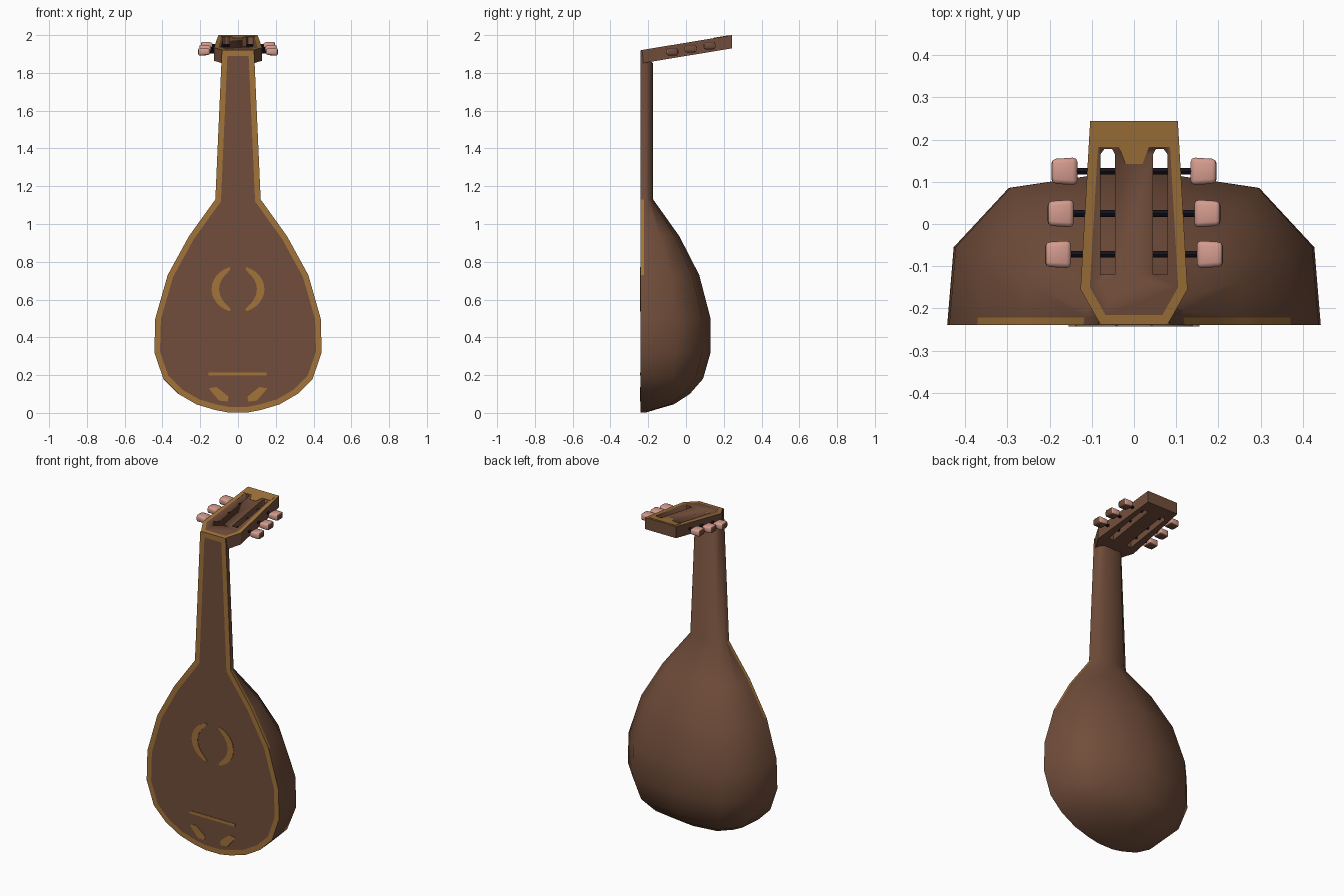
import bpy, bmesh, math
from mathutils import Matrix, Vector

if "Cube" in bpy.data.objects:
    bpy.data.objects.remove(bpy.data.objects["Cube"])


def material(name, rgb):
    m = bpy.data.materials.new(name)
    m.diffuse_color = (*rgb, 1)
    m.use_nodes = True
    m.node_tree.nodes["Principled BSDF"].inputs["Base Color"].default_value = m.diffuse_color
    return m


BROWN = material("brown wood", (0.165, 0.075, 0.043))
GOLD = material("gold trim", (0.36, 0.175, 0.042))
PINK = material("pink pegs", (0.66, 0.33, 0.27))
DARK = material("dark metal", (0.008, 0.006, 0.012))


def finish(name, bm, mats, angle=45):
    bmesh.ops.recalc_face_normals(bm, faces=bm.faces[:])
    me = bpy.data.meshes.new(name)
    bm.to_mesh(me)
    bm.free()
    for m in mats:
        me.materials.append(m)
    ob = bpy.data.objects.new(name, me)
    bpy.context.collection.objects.link(ob)
    bpy.ops.object.select_all(action='DESELECT')
    ob.select_set(True)
    bpy.context.view_layer.objects.active = ob
    bpy.ops.object.shade_smooth_by_angle(angle=math.radians(angle))
    return ob


def gold_border(bm, face, width):
    ring = bmesh.ops.inset_region(bm, faces=[face], thickness=width, use_even_offset=True)
    for f in ring["faces"]:
        f.material_index = 1


# Bowl and neck: one loft of half-round sections (z, half width, depth)
FRONT = -0.24
SECTIONS = [(0.002, 0.05, 0.03), (0.015, 0.12, 0.07), (0.045, 0.22, 0.175),
            (0.10, 0.315, 0.26), (0.18, 0.395, 0.33), (0.32, 0.443, 0.37),
            (0.50, 0.438, 0.37), (0.73, 0.372, 0.31), (0.935, 0.26, 0.205),
            (1.13, 0.12, 0.066), (1.92, 0.085, 0.066)]
ARC = [(1, 0), (0.965, 0.5), (0.67, 0.88), (0, 1), (-0.67, 0.88), (-0.965, 0.5), (-1, 0)]
bm = bmesh.new()
rows = []
for z, w, d in SECTIONS:
    slant = 0.07 if z > 1.9 else 0
    rows.append([bm.verts.new((w * a, FRONT + d * b, z - slant * b)) for a, b in ARC])
for lo, hi in zip(rows, rows[1:]):
    for i in range(6):
        bm.faces.new((lo[i], lo[i + 1], hi[i + 1], hi[i]))
bm.faces.new(rows[0])
bm.faces.new(rows[-1])
board = bm.faces.new([r[0] for r in rows] + [r[-1] for r in reversed(rows)])
bmesh.ops.recalc_face_normals(bm, faces=bm.faces[:])
gold_border(bm, board, 0.03)
# gold edging on the upper sides of the bowl
bmesh.ops.bisect_plane(bm, geom=bm.verts[:] + bm.edges[:] + bm.faces[:],
                       plane_co=(0, -0.222, 0), plane_no=(0, 1, 0))
for f in bm.faces:
    c = f.calc_center_median()
    if -0.239 < c.y < -0.222 and 0.73 < c.z < 1.13:
        f.material_index = 1
finish("body_and_neck", bm, [BROWN, GOLD])


# Painted details on the soundboard: thin plates
def front_plate(name, pts):
    bm = bmesh.new()
    f = bm.faces.new([bm.verts.new((x, FRONT + 0.001, z)) for x, z in pts])
    ext = bmesh.ops.extrude_face_region(bm, geom=[f])
    for v in ext["geom"]:
        if isinstance(v, bmesh.types.BMVert):
            v.co.y -= 0.004
    finish(name, bm, [GOLD], 30)


for side, label in ((-1, "left"), (1, "right")):
    outer, inner = [], []
    for i in range(13):
        t = i / 12
        a = math.radians(-72 + 144 * t)
        k = 0.012 + 0.028 * math.sin(math.pi * t) ** 0.6
        outer.append((side * 0.14 * math.cos(a), 0.655 + 0.123 * math.sin(a)))
        inner.append((side * (0.14 - k) * math.cos(a), 0.655 + (0.123 - k) * math.sin(a)))
    front_plate("rose_crescent_" + label, outer + inner[::-1])
    front_plate("tail_ornament_" + label,
                [(side * x, z) for x, z in ((0.155, 0.13), (0.115, 0.137), (0.085, 0.115),
                                            (0.05, 0.085), (0.055, 0.06), (0.10, 0.065))])
front_plate("bridge_bar", [(-0.155, 0.197), (0.15, 0.197), (0.15, 0.214), (-0.155, 0.214)])

# Headstock: sloping slab with gold border and two through slots
SLOPE = 0.08 / 0.484


def head_z(y):
    return 1.92 + (y + 0.24) * SLOPE


def slab(name, pts, top, bottom, mats, border=0):
    bm = bmesh.new()
    up = [bm.verts.new((x, y, head_z(y) + top)) for x, y in pts]
    dn = [bm.verts.new((x, y, head_z(y) + bottom)) for x, y in pts]
    face = bm.faces.new(up)
    bm.faces.new(dn[::-1])
    n = len(pts)
    for i in range(n):
        bm.faces.new((up[i], dn[i], dn[(i + 1) % n], up[(i + 1) % n]))
    bmesh.ops.recalc_face_normals(bm, faces=bm.faces[:])
    if border:
        gold_border(bm, face, border)
    return finish(name, bm, mats, 30)


def mirrored(half):
    return half + [(-x, y) for x, y in reversed(half)]


head = slab("headstock", mirrored([(0.08, -0.238), (0.127, -0.155), (0.104, 0.244)]),
            0, -0.07, [BROWN, GOLD], 0.022)
for s in (-1, 1):
    cutter = slab("slot_cutter", [(s * x, y) for x, y in
                  ((0.045, -0.12), (0.08, -0.12), (0.08, 0.165), (0.07, 0.178), (0.052, 0.178), (0.045, 0.165))],
                  0.05, -0.15, [BROWN])
    cutter.hide_render = True
    bpy.context.view_layer.objects.active = head
    mod = head.modifiers.new("slot", 'BOOLEAN')
    mod.operation = 'DIFFERENCE'
    mod.solver = 'EXACT'
    mod.object = cutter
    bpy.ops.object.modifier_apply(modifier=mod.name)
    bpy.data.objects.remove(cutter)
slab("headstock_end_trim", mirrored([(0.02, 0.142), (0.035, 0.182), (0.09, 0.182), (0.09, 0.23)]),
     0.002, -0.004, [GOLD])

# Tuning pegs: a dark shaft across the head with a knob on each end
for n, (y, x_mid) in enumerate(((-0.072, 0.180), (0.025, 0.174), (0.125, 0.165))):
    z = head_z(y) - 0.036
    bm = bmesh.new()
    bmesh.ops.create_cone(bm, cap_ends=True, segments=8, radius1=0.008, radius2=0.008,
                          depth=2 * x_mid,
                          matrix=Matrix.Translation((0, y, z)) @ Matrix.Rotation(math.pi / 2, 4, 'Y'))
    finish(f"peg_shaft_{n + 1}", bm, [DARK])
    for s, label in ((-1, "left"), (1, "right")):
        bm = bmesh.new()
        bmesh.ops.create_cube(bm, size=1)
        for v in bm.verts:
            inner = v.co.x * s < 0
            v.co = Vector((v.co.x * 0.062, v.co.y * (0.066 if inner else 0.058),
                           v.co.z * (0.034 if inner else 0.042)))
        bmesh.ops.bevel(bm, geom=bm.edges[:], offset=0.011, segments=2, profile=0.5, affect='EDGES')
        bmesh.ops.translate(bm, verts=bm.verts[:], vec=(s * x_mid, y, z))
        bm.normal_update()
        # ends and undersides are brown
        for f in bm.faces:
            f.material_index = int(f.normal.z < -0.4 or f.normal.x * s > 0.8)
        finish(f"peg_knob_{label}_{n + 1}", bm, [PINK, BROWN], 60)
